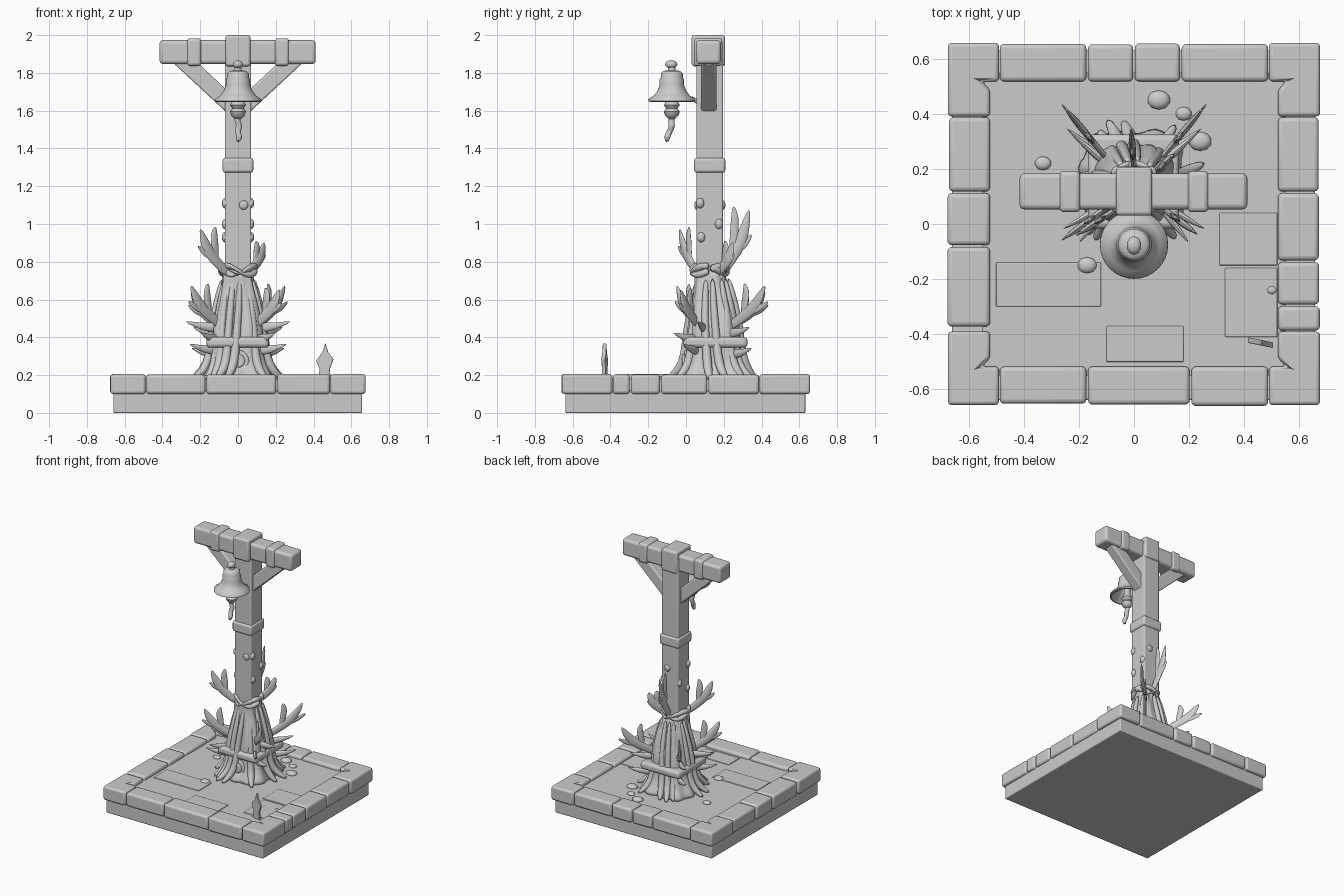
import bpy, bmesh, math, random
from mathutils import Vector, noise

random.seed(4)
if "Cube" in bpy.data.objects:
    bpy.data.objects.remove(bpy.data.objects["Cube"])

stone = bpy.data.materials.new("plain grey")
stone.use_nodes = True
GREY = (0.6, 0.6, 0.6, 1)
stone.diffuse_color = GREY
stone.node_tree.nodes["Principled BSDF"].inputs["Base Color"].default_value = GREY


def finish(name, bm, bevel=0, subsurf=0, angle=40):
    bmesh.ops.recalc_face_normals(bm, faces=bm.faces)
    mesh = bpy.data.meshes.new(name)
    bm.to_mesh(mesh)
    bm.free()
    mesh.materials.append(stone)
    ob = bpy.data.objects.new(name, mesh)
    bpy.context.collection.objects.link(ob)
    if bevel:
        mod = ob.modifiers.new("Bevel", "BEVEL")
        mod.width, mod.segments = bevel, 3
    if subsurf:
        ob.modifiers.new("Subdivision", "SUBSURF").levels = subsurf
    bpy.ops.object.select_all(action="DESELECT")
    ob.select_set(True)
    bpy.context.view_layer.objects.active = ob
    bpy.ops.object.shade_smooth_by_angle(angle=math.radians(angle))
    return ob


def loft(name, rings, **kw):
    """Skin a list of closed rings and cap both ends."""
    bm = bmesh.new()
    loops = [[bm.verts.new(p) for p in ring] for ring in rings]
    n = len(loops[0])
    for a, b in zip(loops, loops[1:]):
        for i in range(n):
            bm.faces.new((a[i], a[(i + 1) % n], b[(i + 1) % n], b[i]))
    bm.faces.new(loops[0])
    bm.faces.new(loops[-1])
    return finish(name, bm, **kw)


def prism(name, outline, z0, z1, bevel=0.015):
    return loft(name, [[(x, y, z) for x, y in outline] for z in (z0, z1)], bevel=bevel)


def box(name, x0, x1, y0, y1, z0, z1, bevel=0.012):
    return prism(name, [(x0, y0), (x1, y0), (x1, y1), (x0, y1)], z0, z1, bevel)


def tube(name, points, radii, flat=1.0, sides=8):
    """Tapering limb; flat thins it across its own vertical plane."""
    pts = [Vector(p) for p in points]
    run = pts[-1] - pts[0]
    across = Vector((-run.y, run.x, 0))
    across = across.normalized() if across.length > 0.001 else Vector((1, 0, 0))
    rings = []
    for i, p in enumerate(pts):
        along = (pts[min(i + 1, len(pts) - 1)] - pts[max(i - 1, 0)]).normalized()
        up = along.cross(across).normalized()
        rings.append([p + radii[i] * (math.cos(t) * up + flat * math.sin(t) * across)
                      for t in (math.tau * k / sides for k in range(sides))])
    return loft(name, rings, subsurf=1, angle=60)


def lathe(name, profile, x, y, sides=32):
    rings = [[(x + r * math.cos(math.tau * k / sides), y + r * math.sin(math.tau * k / sides), z)
              for k in range(sides)] for r, z in profile]
    return loft(name, rings, angle=50)


def lump(name, loc, scale):
    bm = bmesh.new()
    bmesh.ops.create_icosphere(bm, subdivisions=2, radius=1)
    for v in bm.verts:
        v.co = Vector(loc) + Vector([c * s for c, s in zip(v.co, scale)])
    return finish(name, bm, angle=60)


# Plinth and courtyard floor
box("plinth", -0.66, 0.657, -0.638, 0.632, 0, 0.12, 0.006)
box("floor", -0.55, 0.55, -0.55, 0.55, 0.1, 0.178, 0.004)

# Rim stones: four L-shaped corners and the runs between them
X, Y, IX, IY, Z0, Z1 = 0.675, 0.657, 0.522, 0.517, 0.1, 0.205
for sx in (-1, 1):
    for sy in (-1, 1):
        corner = [(X, Y), (0.49, Y), (0.49, IY), (IX + 0.03, IY), (IX, IY - 0.03), (IX, 0.39), (X, 0.39)]
        prism("corner_stone", [(sx * x, sy * y) for x, y in corner], Z0, Z1, 0.014)


def run(cuts, place):
    for a, b in zip(cuts, cuts[1:]):
        grow = random.uniform(-0.006, 0.004)
        place(a + 0.003, b - 0.003, grow)


for sy, cuts in ((1, (-0.49, -0.17, 0.0, 0.17, 0.49)), (-1, (-0.49, -0.17, 0.205, 0.49))):
    run(cuts, lambda a, b, g: box("rim_stone", a, b, *sorted((sy * IY, sy * (Y + g))), Z0, Z1 + g / 2, 0.016))
for sx, cuts in ((-1, (-0.375, -0.08, 0.115, 0.39)), (1, (-0.39, -0.295, -0.135, 0.115, 0.39))):
    run(cuts, lambda a, b, g: box("rim_stone", *sorted((sx * IX, sx * (X + g))), a, b, Z0, Z1 + g / 2, 0.016))

# Raised paving slabs and loose stones
for x0, x1, y0, y1 in ((0.31, 0.52, -0.15, 0.04), (0.33, 0.52, -0.41, -0.16),
                       (-0.5, -0.12, -0.3, -0.14), (-0.1, 0.18, -0.5, -0.37)):
    box("paving_slab", x0, x1, y0, y1, 0.16, 0.183, 0.004)
for x, y, r in ((0.24, 0.3, 0.035), (0.09, 0.45, 0.035), (0.18, 0.4, 0.025),
                (-0.17, -0.15, 0.03), (-0.33, 0.22, 0.025), (0.5, -0.24, 0.015)):
    lump("loose_stone", (x, y, 0.18), (r * 1.2, r, r * 0.6))

# Post, crossbeam, and their collars
PY = 0.125
box("post", -0.07, 0.07, 0.056, 0.196, 0.2, 1.95, 0.01)
box("post_cap", -0.066, 0.066, 0.03, 0.207, 1.835, 2.0, 0.014)
box("post_collar", -0.081, 0.081, 0.043, 0.208, 1.272, 1.35, 0.014)
box("crossbeam", -0.415, 0.411, 0.053, 0.184, 1.847, 1.973, 0.018)
for s in (-1, 1):
    box("beam_collar", *sorted((s * 0.195, s * 0.27)), 0.043, 0.192, 1.837, 1.983, 0.016)
    # Diagonal brace, outline drawn in the front plane
    side = [(0.06, 1.59), (0.34, 1.85), (0.21, 1.85), (0.06, 1.71)]
    loft("brace", [[(s * x, y, z) for x, z in side] for y in (0.08, 0.162)], bevel=0.01)
    for y, z in ((0.075, 1.11), (0.175, 1.0), (0.08, 0.93)):
        lump("post_knot", (s * 0.068, y, z), (0.018, 0.022, 0.028))
lump("post_knot", (0.03, 0.056, 1.1), (0.025, 0.012, 0.025))
lump("post_knot", (0.02, 0.197, 1.1), (0.025, 0.012, 0.025))

# Bell with knob, hollow skirt and clapper rope
BY = -0.075
lathe("bell", [(0.008, 1.815), (0.045, 1.81), (0.058, 1.797), (0.058, 1.775), (0.064, 1.765), (0.065, 1.735),
               (0.076, 1.705), (0.095, 1.68), (0.122, 1.662), (0.124, 1.65), (0.112, 1.647),
               (0.07, 1.68), (0.045, 1.74)], 0, BY)
lump("bell_knob", (0, BY - 0.003, 1.845), (0.027, 0.034, 0.022))
lathe("knob_stem", [(0.022, 1.8), (0.016, 1.845)], 0, BY, 12)
lathe("clapper", [(0.02, 1.76), (0.025, 1.66), (0.042, 1.63), (0.03, 1.612), (0.042, 1.595),
                  (0.036, 1.575), (0.015, 1.555)], 0, BY, 16)
tube("clapper_rope", [(0.008, BY, 1.59), (-0.01, BY - 0.003, 1.55), (0.012, BY + 0.002, 1.52),
                      (-0.006, BY - 0.01, 1.49), (0.01, BY - 0.025, 1.465), (0, BY - 0.027, 1.432)],
     [0.02, 0.016, 0.02, 0.015, 0.02, 0.01])
tube("bell_hook", [(0, BY + 0.1, 1.67), (0, 0.04, 1.66), (0, 0.07, 1.64)], [0.012, 0.012, 0.012])

# Gnarled trunk: squarish rings with ripples
rings = []
for z, r, cy in ((0.16, 0.205, 0.15), (0.2, 0.185, 0.15), (0.25, 0.155, 0.15), (0.32, 0.138, 0.15),
                 (0.4, 0.14, 0.15), (0.47, 0.135, 0.15), (0.54, 0.12, 0.147), (0.61, 0.105, 0.142),
                 (0.67, 0.088, 0.135), (0.72, 0.08, PY), (0.77, 0.077, PY)):
    ring = []
    for k in range(48):
        t = math.tau * k / 48
        c, s = math.cos(t), math.sin(t)
        square = (c ** 4 + s ** 4) ** -0.2
        bump = 1 + 0.05 * math.sin(11 * t + 5 * z) + 0.12 * noise.noise((2 * c, 2 * s, 7 * z))
        ring.append((r * square * bump * c, cy + r * square * bump * s, z))
    rings.append(ring)
loft("trunk", rings, subsurf=1, angle=80)

# Roots hugging the trunk and spreading over the floor
for k in range(14):
    t = math.tau * (k + random.uniform(-0.25, 0.25)) / 14
    twist = random.uniform(-0.25, 0.25)
    path = [(0.08, 0.72), (0.115, 0.58), (0.14, 0.45), (0.15, 0.3), (0.185, 0.22), (random.uniform(0.23, 0.28), 0.175)]
    tube("root", [(r * math.cos(t + twist * i / 3), 0.145 + r * math.sin(t + twist * i / 3), z)
                  for i, (r, z) in enumerate(path)], [0.014, 0.02, 0.022, 0.026, 0.028, 0.012])

# Square collar on the trunk, round boss, twisted binding
box("trunk_collar", -0.167, 0.163, -0.017, 0.325, 0.345, 0.402, 0.02)
for r, y in ((0.058, -0.008), (0.036, -0.02)):
    loft("round_boss", [[(r * math.cos(math.tau * k / 20), d, 0.275 + r * math.sin(math.tau * k / 20))
                         for k in range(20)] for d in (y, 0.1)], bevel=0.008)
for phase in (0, 2.1):
    tube("binding", [(0.09 * math.cos(t), PY + 0.093 * math.sin(t), 0.755 + 0.025 * math.sin(2 * t + phase))
                     for t in (math.tau * k / 16 for k in range(17))], [0.02] * 17)


# Antler-like branches: a broad flat limb with two side prongs
def branch(base, tip, width=0.034):
    b, t = Vector(base), Vector(tip)
    out = Vector((t.x - b.x, t.y - b.y, 0))
    rise = Vector((0, 0, t.z - b.z))
    at = lambda u, w: b + out * u + rise * w
    tube("branch", [at(-0.2, -0.1), at(0.3, 0.2), at(0.65, 0.45), at(0.85, 0.75), at(1, 1.03)],
         [width * f for f in (0.8, 0.85, 1.1, 0.8, 0.2)], 0.4)
    tube("branch_prong", [at(0.35, 0.25), at(0.4, 0.6), at(0.45, 0.9), at(0.38, 1.08)],
         [width * f for f in (0.6, 0.75, 0.7, 0.2)], 0.4)
    tube("branch_prong", [at(0.55, 0.35), at(0.85, 0.45), at(1.1, 0.62)],
         [width * f for f in (0.6, 0.6, 0.2)], 0.4)


for base, tip in (((-0.07, 0.05, 0.75), (-0.2, -0.035, 0.97)), ((0.07, 0.18, 0.75), (0.14, 0.25, 0.9)),
                  ((0, 0.2, 0.75), (-0.01, 0.335, 1.07)),
                  ((-0.1, 0.06, 0.47), (-0.25, -0.05, 0.67)), ((0.1, 0.06, 0.47), (0.22, -0.03, 0.65)),
                  ((-0.1, 0.24, 0.46), (-0.25, 0.42, 0.64)), ((0.1, 0.24, 0.46), (0.25, 0.42, 0.67))):
    branch(base, tip)

# Thorns around the trunk
for sx in (-1, 1):
    for y, dy, z, reach in ((0.07, -0.09, 0.33, 0.26), (0.24, 0.11, 0.31, 0.25), (0.1, -0.04, 0.45, 0.28),
                            (0.22, 0.12, 0.42, 0.24), (0.06, -0.13, 0.39, 0.2)):
        tube("thorn", [(sx * 0.1, y, z), (sx * (reach + 0.1) / 2, y + dy / 2, z + 0.005), (sx * reach, y + dy, z + 0.035)],
             [0.035, 0.022, 0.004], 0.6)

# Lone leaf standing on the floor
leaf = [(-0.035, 0.17), (0.035, 0.17), (0.028, 0.23), (0.048, 0.285), (0.02, 0.32), (0.005, 0.37),
        (-0.012, 0.32), (-0.045, 0.275), (-0.025, 0.23)]
loft("lone_leaf", [[(0.458 + u, -0.43 - 0.2 * u + d, z) for u, z in leaf] for d in (-0.01, 0.01)], bevel=0.004)
